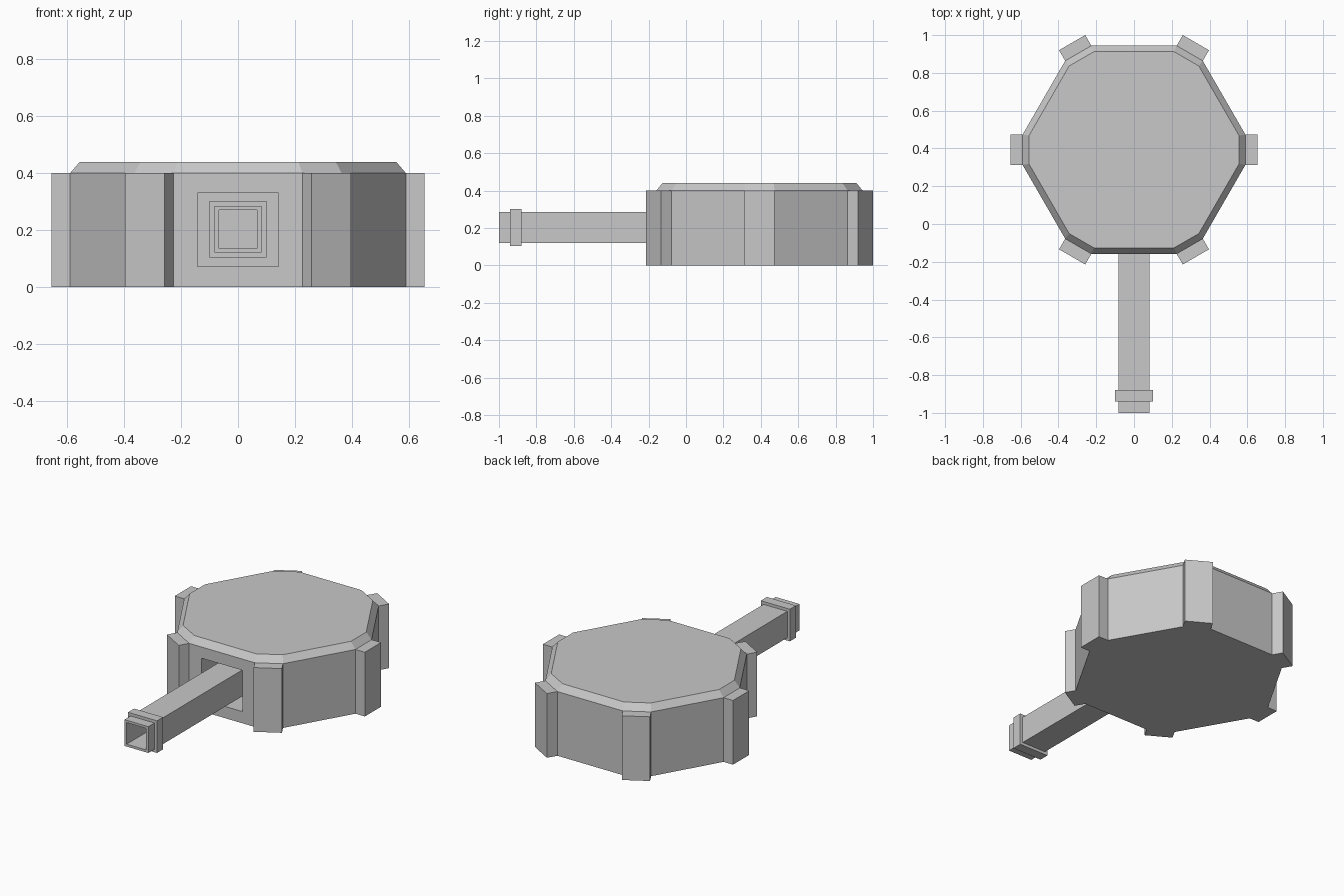
import bpy, bmesh
from math import radians
from mathutils import Matrix, Vector

cube = bpy.data.objects.get("Cube")
if cube:
    bpy.data.objects.remove(cube, do_unlink=True)

grey = bpy.data.materials.new("plain grey")
grey.use_nodes = True
COLOUR = (0.58, 0.58, 0.58, 1)
grey.diffuse_color = COLOUR
grey.node_tree.nodes["Principled BSDF"].inputs["Base Color"].default_value = COLOUR

CENTRE_Y = 0.393    # middle of the six-sided housing
GUN_Z = 0.203       # height of the barrel axis
HALF = 0.08         # half width of a corner post
CORNER = 0.59       # distance to each cut corner


def finish(name, bm):
    """Turn a bmesh into a flat-shaded grey object."""
    bmesh.ops.recalc_face_normals(bm, faces=bm.faces)
    mesh = bpy.data.meshes.new(name)
    bm.to_mesh(mesh)
    bm.free()
    mesh.materials.append(grey)
    obj = bpy.data.objects.new(name, mesh)
    bpy.context.collection.objects.link(obj)
    return obj


def box_mesh(low, high):
    """Box between two opposite corners."""
    low, high = Vector(low), Vector(high)
    bm = bmesh.new()
    bmesh.ops.create_cube(bm, size=1)
    bmesh.ops.scale(bm, vec=high - low, verts=bm.verts)
    bmesh.ops.translate(bm, vec=(low + high) / 2, verts=bm.verts)
    return bm


def square_bar(half, y0, y1):
    """Square bar along y around the barrel axis."""
    return box_mesh((-half, y0, GUN_Z - half), (half, y1, GUN_Z + half))


# Housing: hexagon with cut corners and a sloped roof rim
bm = bmesh.new()
outline = []
for i in range(6):
    turn = Matrix.Rotation(radians(60 * i), 3, 'Z')
    for side in (-HALF, HALF):
        outline.append(turn @ Vector((CORNER, side, 0)))
rings = []
for z, scale in ((0, 1), (0.4, 1), (0.44, 0.942)):
    rings.append([bm.verts.new((p.x * scale, p.y * scale + CENTRE_Y, z)) for p in outline])
for lower, upper in zip(rings, rings[1:]):
    for i in range(len(outline)):
        j = (i + 1) % len(outline)
        bm.faces.new((lower[i], lower[j], upper[j], upper[i]))
bm.faces.new(rings[0])
bm.faces.new(rings[-1])
housing = finish("housing", bm)

# Gun port: square recess cut into the front wall
cutter = finish("port_cutter", box_mesh((-0.142, -0.4, 0.073), (0.142, 0.15, 0.33)))
cutter.hide_render = True
cutter.hide_set(True)
cut = housing.modifiers.new("gun port", 'BOOLEAN')
cut.operation = 'DIFFERENCE'
cut.solver = 'EXACT'
cut.object = cutter
bpy.context.view_layer.objects.active = housing
bpy.ops.object.modifier_apply(modifier=cut.name)
bpy.data.objects.remove(cutter, do_unlink=True)

# Corner posts
for i in range(6):
    bm = box_mesh((CORNER - 0.02, -HALF, 0), (0.655, HALF, 0.4))
    bmesh.ops.rotate(bm, verts=bm.verts, matrix=Matrix.Rotation(radians(60 * i), 3, 'Z'))
    bmesh.ops.translate(bm, vec=(0, CENTRE_Y, 0), verts=bm.verts)
    finish(f"corner_post_{i + 1}", bm)

# Barrel with a deep square bore
bm = square_bar(0.082, -1, 0.16)
muzzle = min(bm.faces, key=lambda f: f.calc_center_median().y)
bmesh.ops.inset_individual(bm, faces=[muzzle], thickness=0.021)
bore = bmesh.ops.extrude_discrete_faces(bm, faces=[muzzle])["faces"][0]
bmesh.ops.translate(bm, vec=(0, 0.8, 0), verts=bore.verts)
finish("barrel", bm)

# Muzzle collar: four-sided frame around the barrel
bm = bmesh.new()
loops = []
for half, y in ((0.08, -0.94), (0.1, -0.94), (0.1, -0.88), (0.08, -0.88)):
    loops.append([bm.verts.new((sx * half, y, GUN_Z + sz * half))
                  for sx, sz in ((-1, -1), (1, -1), (1, 1), (-1, 1))])
for a, b in zip(loops, loops[1:] + loops[:1]):
    for i in range(4):
        j = (i + 1) % 4
        bm.faces.new((a[i], a[j], b[j], b[i]))
finish("muzzle_collar", bm)
